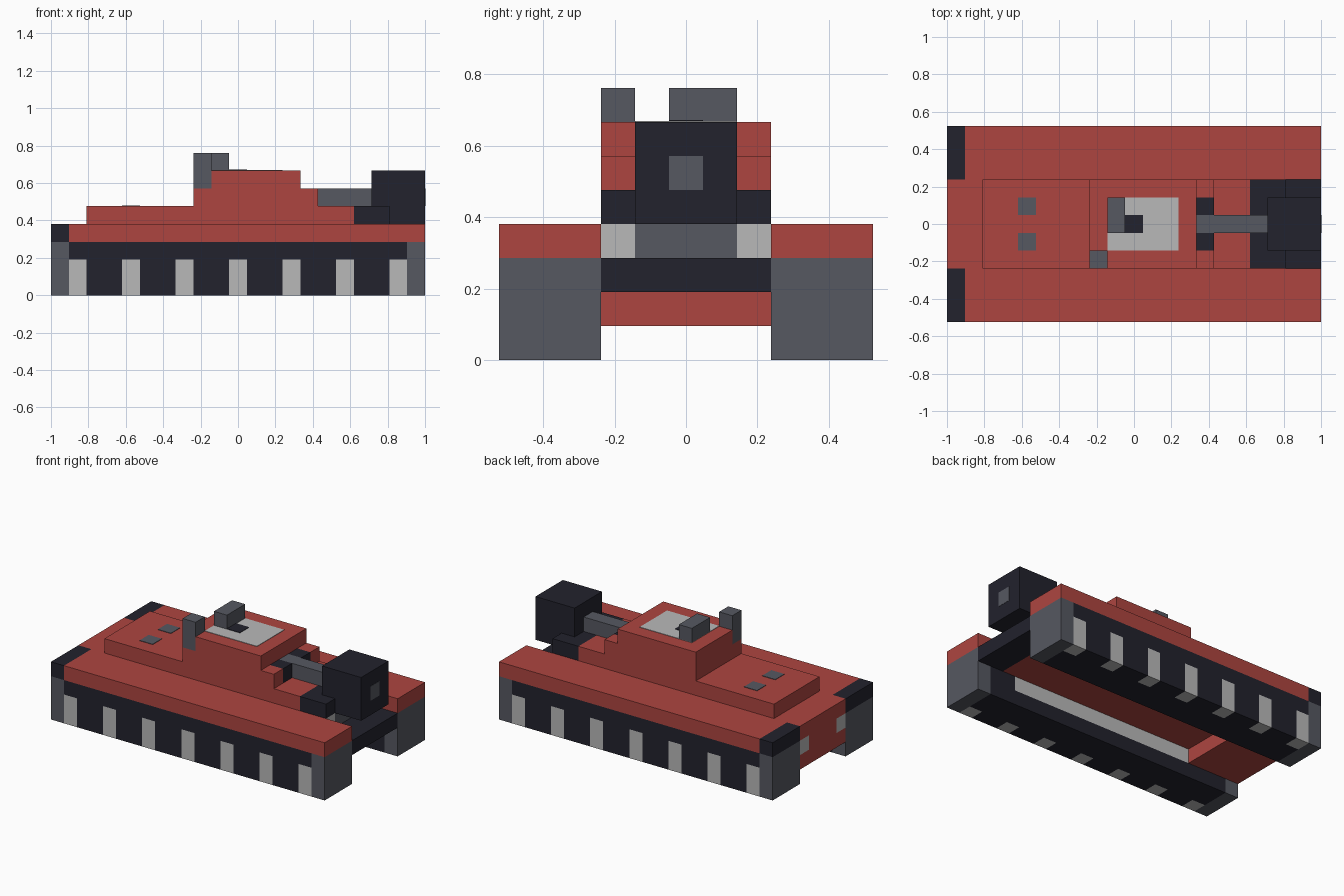
import bpy
import bmesh

if "Cube" in bpy.data.objects:
    bpy.data.objects.remove(bpy.data.objects["Cube"])

U = 2 / 21          # one block; 21 long, 11 wide, 8 high


def material(name, rgb):
    m = bpy.data.materials.new(name)
    m.diffuse_color = (*rgb, 1)
    m.use_nodes = True
    m.node_tree.nodes["Principled BSDF"].inputs["Base Color"].default_value = m.diffuse_color
    return m


RED = material("red_paint", (0.423, 0.060, 0.051))
DARK = material("dark_steel", (0.016, 0.016, 0.026))
GREY = material("grey_metal", (0.093, 0.098, 0.120))
PALE = material("pale_grey", (0.485, 0.485, 0.485))


def part(name, mat, boxes, mirror=False):
    """Boxes are (x0, x1, y0, y1, z0, z1) in block units from the rear corner."""
    bm = bmesh.new()
    for x0, x1, y0, y1, z0, z1 in boxes:
        verts = bmesh.ops.create_cube(bm, size=1)["verts"]
        for v in verts:
            v.co = ((x1 if v.co.x > 0 else x0) * U - 1,
                    ((y1 if v.co.y > 0 else y0) - 5.5) * U,
                    (z1 if v.co.z > 0 else z0) * U)
    me = bpy.data.meshes.new(name)
    bm.to_mesh(me)
    bm.free()
    me.materials.append(mat)
    ob = bpy.data.objects.new(name, me)
    bpy.context.collection.objects.link(ob)
    if mirror:
        mod = ob.modifiers.new("mirror", 'MIRROR')
        mod.use_axis = (False, True, False)
        mod.use_mirror_merge = False
    return ob


T = 0.03            # thickness of painted plates

# Tracks: core, outer row with gaps for the lugs, inner row around the strip
lugs = range(1, 20, 3)
part("track_core", DARK, [(1, 20, 1, 2, 0, 3)], True)
part("track_outer", DARK, [(1, 20, 0, 1, 2, 3)]
     + [(i + 1, i + 3, 0, 1, 0, 2) for i in lugs[:-1]], True)
part("track_lugs", PALE, [(i, i + 1, 0, 1, 0, 2) for i in lugs], True)
part("track_inner", DARK, [(1, 20, 2, 3, 0, 1), (1, 20, 2, 3, 2, 3),
                           (1, 4, 2, 3, 1, 2), (18, 20, 2, 3, 1, 2)], True)
part("track_inner_strip", PALE, [(4, 18, 2, 3, 1, 2)], True)
part("track_ends", GREY, [(0, 1, 0, 3, 0, 3), (20, 21, 0, 3, 0, 3)], True)

# Hull with rear lamps, nose and front beam
part("hull", RED, [(1, 19, 3, 8, 2, 3), (0, 1, 4, 7, 2, 3),
                   (0, 4, 3, 8, 1, 2), (0, 18, 3, 8, 3, 4)])
part("rear_lamps", PALE, [(0, 1, 3, 4, 2, 3)], True)
part("nose_plate", GREY, [(18, 19, 4, 7, 3, 4)])
part("headlamps", PALE, [(18, 19, 3, 4, 3, 4)], True)
part("front_beam", DARK, [(19, 21, 3, 8, 2, 3)])

# Fenders
part("fenders", RED, [(1, 21, 0, 3, 3, 4)], True)
part("rear_fender_corners", DARK, [(0, 1, 0, 3, 3, 4)], True)

# Upper deck
part("deck", RED, [(2, 17, 3, 8, 4, 5)])
part("deck_front", DARK, [(17, 19, 3, 8, 4, 5)])
part("deck_vents", GREY, [(4, 5, 4, 5, 5, 5 + T)], True)

# Turret with a corner socket for the periscope
part("turret", RED, [(8, 14, 3, 8, 5, 6), (9, 14, 3, 8, 6, 7),
                     (8, 9, 4, 8, 6, 7)])
part("turret_cheeks", RED, [(14, 15, 3, 4, 5, 6)], True)
part("mantlet", DARK, [(14, 15, 4, 5, 5, 6)], True)
part("periscope", GREY, [(8, 9, 3, 4, 6, 8)])
part("hatch_plate", PALE, [(9, 13, 4, 7, 7, 7 + T)])
part("hatch_opening", DARK, [(10, 11, 5, 6, 7, 7 + 2 * T)])
part("hatch_lid", GREY, [(9, 10, 5, 7, 7, 8)])

# Gun
part("barrel", GREY, [(14, 18, 5, 6, 5, 6)])
part("muzzle", DARK, [(18, 21, 4, 7, 4, 7)])
part("bore", GREY, [(20.9, 21 + T / 2, 5, 6, 5, 6)])
